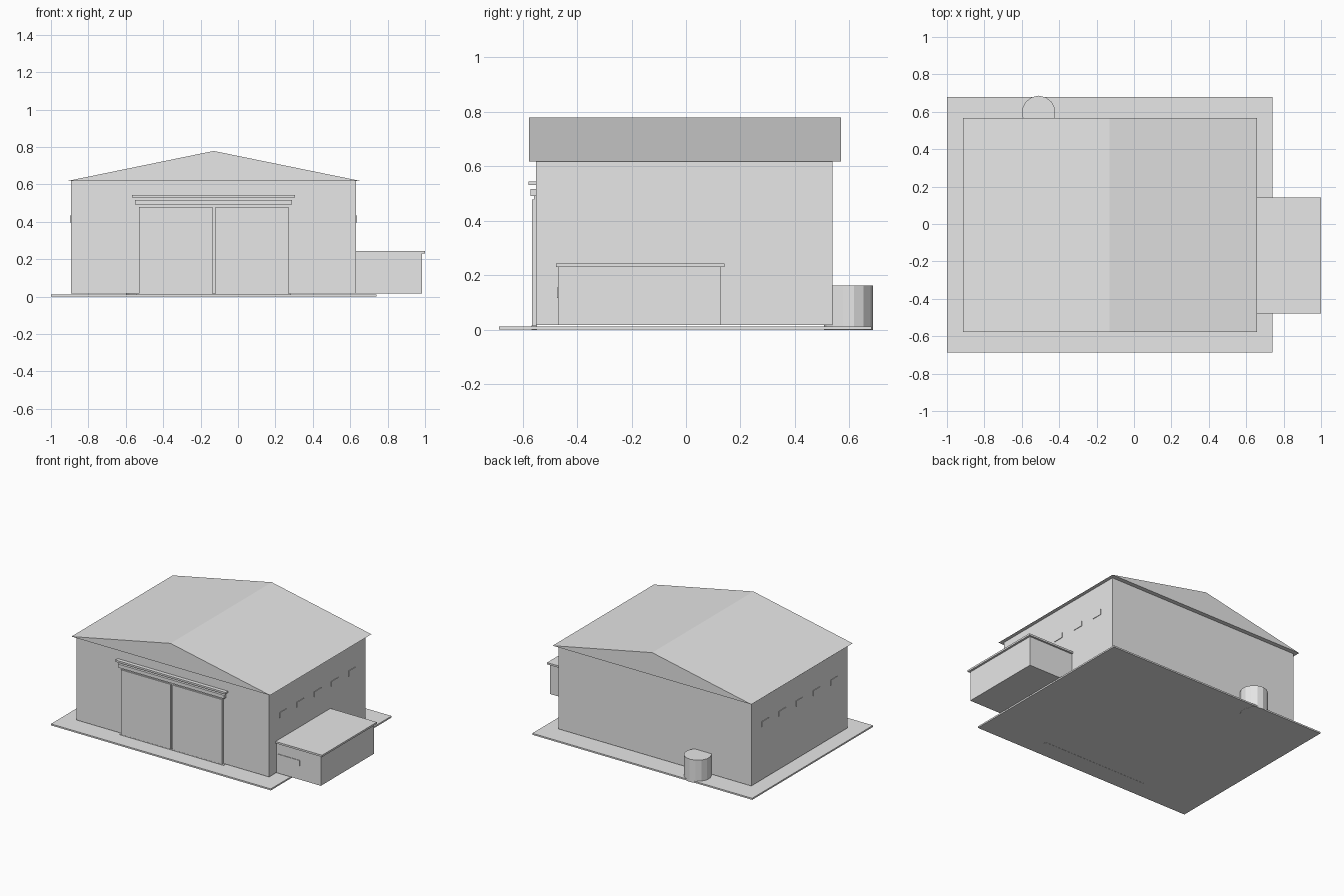
import bpy, bmesh, math

if "Cube" in bpy.data.objects:
    bpy.data.objects.remove(bpy.data.objects["Cube"])

# One plain paint for the whole building
grey = bpy.data.materials.new("plain_grey")
grey.diffuse_color = (0.8, 0.8, 0.8, 1)
grey.use_nodes = True
grey.node_tree.nodes["Principled BSDF"].inputs["Base Color"].default_value = grey.diffuse_color


def finish(name, bm):
    bmesh.ops.recalc_face_normals(bm, faces=bm.faces[:])
    mesh = bpy.data.meshes.new(name)
    bm.to_mesh(mesh)
    bm.free()
    mesh.materials.append(grey)
    obj = bpy.data.objects.new(name, mesh)
    bpy.context.collection.objects.link(obj)
    return obj


def box(name, x, y, z):
    """Box from (min, max) pairs on each axis."""
    bm = bmesh.new()
    bmesh.ops.create_cube(bm, size=1)
    for v in bm.verts:
        v.co = [lo + (c + 0.5) * (hi - lo) for c, (lo, hi) in zip(v.co, (x, y, z))]
    return finish(name, bm)


def prism(name, profile, y0, y1):
    """Extrude an XZ profile along y."""
    bm = bmesh.new()
    face = bm.faces.new([bm.verts.new((x, y0, z)) for x, z in profile])
    ext = bmesh.ops.extrude_face_region(bm, geom=[face])
    moved = [g for g in ext["geom"] if isinstance(g, bmesh.types.BMVert)]
    bmesh.ops.translate(bm, verts=moved, vec=(0, y1 - y0, 0))
    return finish(name, bm)


# Ground slab, main hall and solid gabled roof
box("ground_slab", (-1.0, 0.74), (-0.686, 0.68), (0.001, 0.012))
box("hall_walls", (-0.893, 0.632), (-0.551, 0.537), (0.017, 0.62))
prism("gable_roof", [(-0.915, 0.618), (0.658, 0.618), (-0.13, 0.779)], -0.577, 0.568)

# Sliding doors with backing panel, floor track, hanging rail and hood
box("door_backing", (-0.53, 0.27), (-0.557, -0.549), (0.013, 0.492))
for side, x in (("left", (-0.53, -0.137)), ("right", (-0.121, 0.27))):
    box(f"sliding_door_{side}", x, (-0.566, -0.556), (0.013, 0.479))
box("floor_track", (-0.543, 0.284), (-0.567, -0.547), (0.0, 0.016))
box("door_rail", (-0.55, 0.29), (-0.571, -0.55), (0.492, 0.517))
box("rail_hood", (-0.566, 0.305), (-0.578, -0.55), (0.531, 0.544))

# Five small windows along each side wall
for i in range(5):
    yc = -0.006 + 0.195 * (i - 2)
    for side, x in (("left", (-0.897, -0.89)), ("right", (0.63, 0.636))):
        box(f"window_{side}_{i + 1}", x, (yc - 0.04, yc + 0.04), (0.396, 0.433))

# Side annex with flat roof and front window
box("annex_walls", (0.63, 0.985), (-0.47, 0.129), (0.017, 0.232))
box("annex_roof", (0.632, 1.0), (-0.478, 0.142), (0.23, 0.243))
box("annex_window", (0.645, 0.82), (-0.474, -0.468), (0.117, 0.155))

# Water tank at the back wall
bm = bmesh.new()
bmesh.ops.create_cone(bm, cap_ends=True, segments=14, radius1=0.09, radius2=0.09, depth=0.163)
# put one corner of the ring on the back side
bm.verts.ensure_lookup_table()
v = bm.verts[0].co
turn = math.pi / 2 - math.atan2(v.y, v.x)
for v in bm.verts:
    x, y = v.co.x, v.co.y
    v.co.x = x * math.cos(turn) - y * math.sin(turn) - 0.51
    v.co.y = x * math.sin(turn) + y * math.cos(turn) + 0.596
    v.co.z += 0.0815
finish("water_tank", bm)
